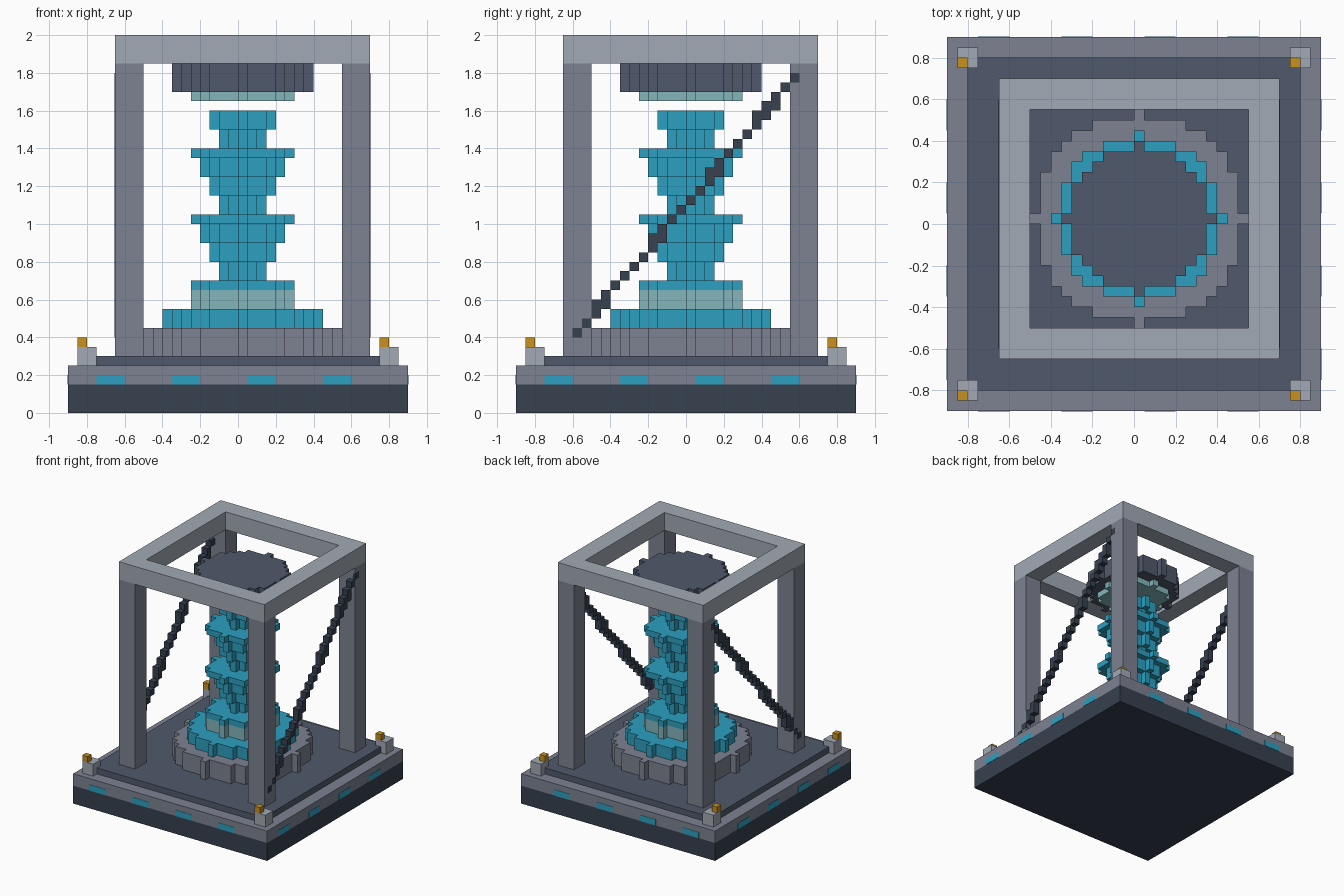
import bpy, bmesh, math
from mathutils import Vector

cube = bpy.data.objects.get("Cube")
if cube:
    bpy.data.objects.remove(cube, do_unlink=True)

U = 0.05  # edge of one block


def material(name, hex_colour):
    rgb = [int(hex_colour[i:i + 2], 16) / 255 for i in (0, 2, 4)]
    lin = [c / 12.92 if c <= 0.04045 else ((c + 0.055) / 1.055) ** 2.4 for c in rgb]
    m = bpy.data.materials.new(name)
    m.use_nodes = True
    m.diffuse_color = (*lin, 1)
    m.node_tree.nodes["Principled BSDF"].inputs["Base Color"].default_value = (*lin, 1)
    return m


DARK = material("dark_steel", "36414F")
SLATE = material("slate", "505A6C")
GREY = material("mid_grey", "7D8291")
LIGHT = material("light_grey", "A2AAB5")
CYAN = material("cyan", "2DA0C0")
PALE = material("pale_teal", "83B6BC")
GOLD = material("gold", "C8911E")


def finish(name, bm, mat):
    bmesh.ops.recalc_face_normals(bm, faces=bm.faces)
    mesh = bpy.data.meshes.new(name)
    bm.to_mesh(mesh)
    bm.free()
    mesh.materials.append(mat)
    ob = bpy.data.objects.new(name, mesh)
    bpy.context.collection.objects.link(ob)
    return ob


def add_box(bm, lo, hi):
    """Box between two corners, given in blocks."""
    lo, hi = Vector(lo) * U, Vector(hi) * U
    verts = bmesh.ops.create_cube(bm, size=1)["verts"]
    for v in verts:
        v.co = (lo + hi) / 2 + v.co * (hi - lo)


def boxes(name, mat, *pairs):
    bm = bmesh.new()
    for lo, hi in pairs:
        add_box(bm, lo, hi)
    return finish(name, bm, mat)


def add_disc(bm, r, z0, z1):
    """Stepped disc of block radius r around the centre block."""
    faces = []
    for i in range(-r, r + 1):
        for j in range(-r, r + 1):
            if i * i + j * j <= r * r:
                pts = [(i, j), (i + 1, j), (i + 1, j + 1), (i, j + 1)]
                faces.append(bm.faces.new([bm.verts.new((x * U, y * U, z0 * U)) for x, y in pts]))
    verts = list({v for f in faces for v in f.verts})
    bmesh.ops.remove_doubles(bm, verts=verts, dist=1e-4)
    faces = [f for f in faces if f.is_valid]
    top = bmesh.ops.extrude_face_region(bm, geom=faces, use_keep_orig=True)["geom"]
    for v in top:
        if isinstance(v, bmesh.types.BMVert):
            v.co.z = z1 * U


def discs(name, mat, *layers):
    bm = bmesh.new()
    for layer in layers:
        add_disc(bm, *layer)
    return finish(name, bm, mat)


# Base slabs
boxes("base_slab", DARK, ((-18, -18, 0), (18, 18, 3)))
boxes("base_rim", GREY, ((-18, -18, 3), (18, 18, 5)))
boxes("base_deck", SLATE, ((-16, -16, 5), (16, 16, 6)))

# Light strips on all four sides of the rim
E = 0.05
lights = []
for s in (-15, -7, 1, 9):
    for a, b in ((-18 - E, -18 + E), (18 - E, 18 + E)):
        lights.append(((s, a, 3), (s + 3, b, 4)))
        lights.append(((a, s, 3), (b, s + 3, 4)))
boxes("rim_lights", CYAN, *lights)

# Corner posts with beacons
corners = [(x, y) for x in (-17, 15) for y in (-17, 15)]
boxes("corner_posts", LIGHT, *[((x, y, 5), (x + 2, y + 2, 7)) for x, y in corners])
boxes("corner_beacons", GOLD, *[((x, y, 7), (x + 1, y + 1, 8)) for x, y in corners])

# Frame: four pillars and a top ring
boxes("pillars", GREY, *[((x, y, 6), (x + 3, y + 3, 37)) for x in (-13, 11) for y in (-13, 11)])
boxes("top_ring", LIGHT,
      ((-13, -13, 37), (14, -10, 40)), ((-13, 11, 37), (14, 14, 40)),
      ((-13, -10, 37), (-10, 11, 40)), ((11, -10, 37), (14, 11, 40)))

# Pedestal and energy column
discs("pedestal", GREY, (10, 6, 9))
discs("pedestal_step", CYAN, (8, 9, 11))
discs("lower_collar", PALE, (5, 11, 13))
column = [(5, 13, 14)]
for z in (14, 21):
    column += [(2, z, z + 2), (3, z + 2, z + 4), (4, z + 4, z + 6), (5, z + 6, z + 7)]
column += [(2, 28, 30), (3, 30, 32)]
discs("energy_column", CYAN, *column)

# Hanging emitter
discs("emitter_plate", PALE, (5, 33, 34))
discs("emitter_head", SLATE, (7, 34, 37))

# Diagonal stepped cables on both sides, just proud of the pillars
N = 42
cells = sorted({(math.floor(-12 + 23 * k / N + 0.5), math.floor(8 + 27 * k / N + 0.5))
                for k in range(N + 1)})
for name, x0, x1 in (("left_cable", 13, 14 + E), ("right_cable", -13 - E, -12)):
    boxes(name, DARK, *[((x0, y, z), (x1, y + 1, z + 1)) for y, z in cells])
